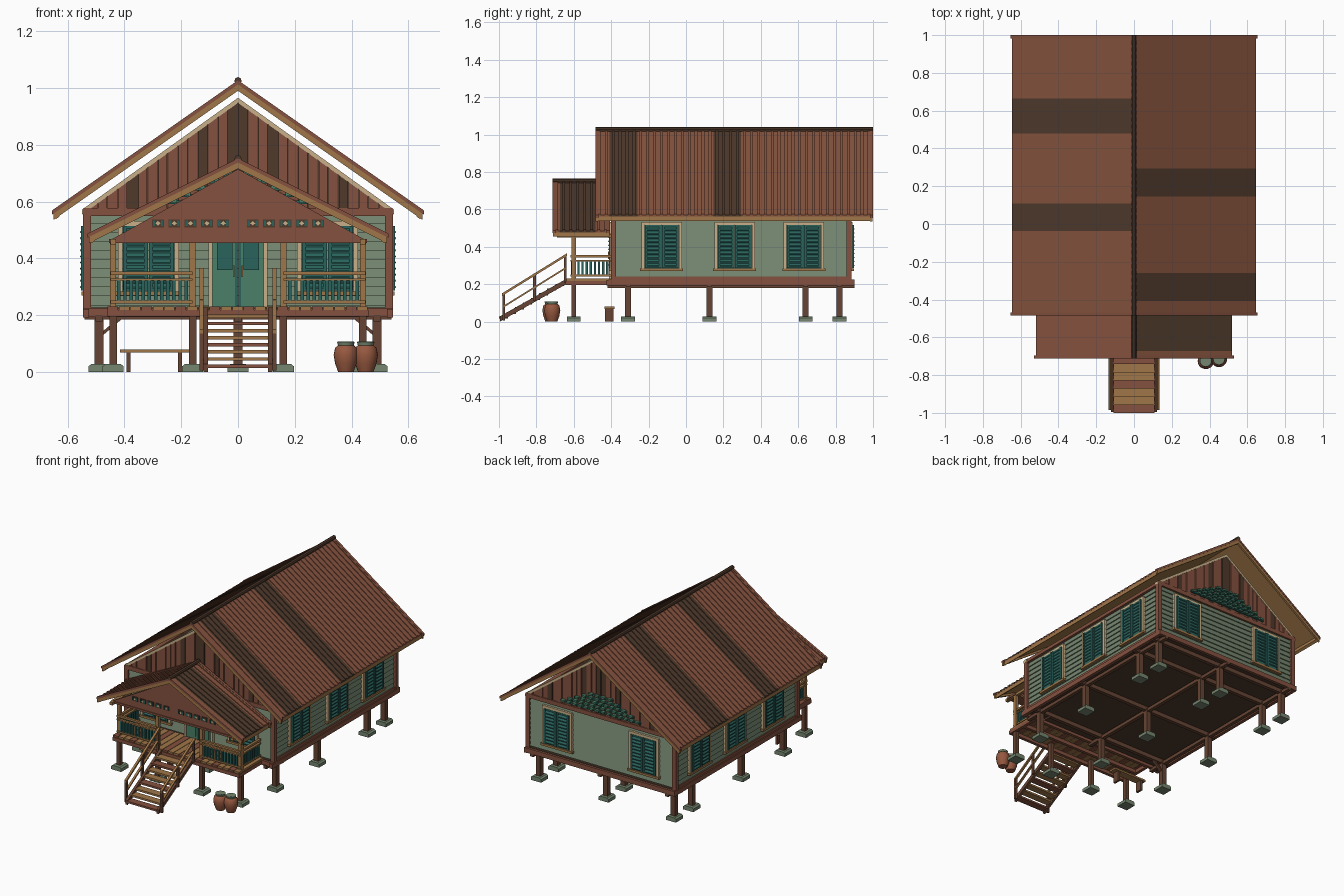
import bpy, bmesh, math
from mathutils import Matrix, Vector

cube = bpy.data.objects.get("Cube")
if cube:
    bpy.data.objects.remove(cube, do_unlink=True)

COLOURS = {"roof_brown": "87543F", "dark_brown": "503A2C", "red_brown": "84513E", "tan_wood": "A07648",
           "light_tan": "C8B088", "sage": "75866F", "teal": "2A625C", "door_green": "4A8068",
           "terracotta": "96583F", "post_brown": "664433"}
MATS = list(COLOURS)


def linear(h):
    c = [int(h[i:i + 2], 16) / 255 for i in (0, 2, 4)]
    return [v / 12.92 if v < 0.04 else ((v + 0.055) / 1.055) ** 2.4 for v in c] + [1]


for key, code in COLOURS.items():
    m = bpy.data.materials.new(key)
    m.use_nodes = True
    m.diffuse_color = linear(code)
    m.node_tree.nodes["Principled BSDF"].inputs["Base Color"].default_value = linear(code)
    COLOURS[key] = m

parts = {}
ID = Matrix.Identity(4)


def prism(name, mat, axis, pts, lo, hi, M=ID):
    """Extrude a 2D outline along an axis into the named part."""
    bm = parts.setdefault(name, bmesh.new())
    place = {"x": lambda a, b, t: (t, a, b), "y": lambda a, b, t: (a, t, b), "z": lambda a, b, t: (a, b, t)}[axis]
    ends = [[bm.verts.new(M @ Vector(place(a, b, t))) for a, b in pts] for t in (lo, hi)]
    n = len(pts)
    faces = [bm.faces.new(e) for e in ends]
    faces += [bm.faces.new((ends[0][i], ends[0][(i + 1) % n], ends[1][(i + 1) % n], ends[1][i])) for i in range(n)]
    for f in faces:
        f.material_index = MATS.index(mat)
    bmesh.ops.recalc_face_normals(bm, faces=faces)


def box(name, mat, x0, x1, y0, y1, z0, z1, M=ID):
    prism(name, mat, "z", [(x0, y0), (x1, y0), (x1, y1), (x0, y1)], z0, z1, M)


def post(name, mat, x, y, r, z0, z1, M=ID):
    box(name, mat, x - r, x + r, y - r, y + r, z0, z1, M)


def slant(name, mat, axis, p, q, t, lo, hi):
    """Sloping board from p to q, hanging down by t."""
    prism(name, mat, axis, [p, q, (q[0], q[1] - t), (p[0], p[1] - t)], lo, hi)


def roof(name, top, slope, xe, y0, y1, dark):
    n = round((y1 - y0) / 0.037)
    d = (y1 - y0) / n
    for s in (-1, 1):
        eave = lambda x, dz=0: (s * x, top + dz - slope * x)
        # corrugated sheets with darker bands
        for i in range(n):
            a = y0 + i * d
            mat = "dark_brown" if any(l < a + d / 2 < h for l, h in dark[s]) else "roof_brown"
            slant(name + "_sheets", mat, "y", eave(0), eave(xe), 0.008, a, a + d)
            slant(name + "_sheets", mat, "y", eave(0, 0.006), eave(xe, 0.006), 0.007, a + d * .3, a + d * .7)
        slant(name + "_lining", "tan_wood", "y", eave(0, -0.008), eave(xe - .01, -0.008), 0.006, y0 + .005, y1 - .005)
        # barge boards and eave boards
        for a, b in ((y0 - .003, y0 + .014), (y1 - .014, y1 + .003)):
            slant(name + "_barge_boards", "red_brown", "y", eave(0, .008), eave(xe + .01, .008), .015, a, b)
            slant(name + "_barge_boards", "tan_wood", "y", eave(0, -.007), eave(xe + .005, -.007), .022, a + .002, b - .002)
        slant(name + "_eave_boards", "tan_wood", "y", eave(xe - .016, -.008), eave(xe - .002, -.008), .024, y0, y1)
    ring = [(.013 * math.cos(k * math.pi / 4), top + .006 + .013 * math.sin(k * math.pi / 4)) for k in range(8)]
    prism(name + "_ridge_cap", "dark_brown", "y", ring, y0 - .003, y1 + .003)


roof("main_roof", 1.02, 0.7, 0.645, -0.482, 0.997,
     {-1: [(-.05, .11), (.48, .65)], 1: [(.14, .3), (-.42, -.25)]})
roof("porch_roof", 0.745, 0.5, 0.52, -0.71, -0.41, {-1: [], 1: [(-.66, -.5)]})

# house body and clapboards
box("wall_core", "sage", -.525, .525, -.385, .87, .225, .56)
N = 10
for i in range(N):
    h = .32 / N
    z = .235 + i * h
    saw = lambda c, s: [(c, z), (c + s * .01, z), (c + s * .003, z + h), (c, z + h)]
    for s in (-1, 1):
        prism("side_siding", "sage", "y", saw(s * .524, s), -.385, .87)
        prism("end_siding", "sage", "x", saw(.869 if s > 0 else -.384, s), -.525, .525)
for s in (-1, 1):
    for y in (-.387, .872):
        post("corner_posts", "red_brown", s * .532, y, .014, .22, .575)
    box("wall_trim", "red_brown", s * .518, s * .545, -.4, .885, .553, .575)
    box("wall_trim", "red_brown", s * .518, s * .54, -.395, .88, .222, .24)

# gable ends with vertical boards, trim and louvred vents
for y, s in ((-.385, -1), (.87, 1)):
    box("gable_base", "red_brown", -.545, .545, y - .016, y + .016, .55, .578)
    prism("gable_wall", "dark_brown", "y", [(-.53, .57), (.53, .57), (0, .95)], y - .004, y + .004)
    n = 30
    w = 1.06 / n
    for i in range(n):
        a, b = -.53 + i * w + .002, -.53 + (i + 1) * w - .002
        top = lambda x: .57 + (.53 - abs(x)) * .717
        mat = "dark_brown" if i % 7 == 4 or i in (14, 15) else "red_brown"
        e = y + s * (.013 if i % 2 else .009)
        prism("gable_boards", mat, "y", [(a, .57), (b, .57), (b, top(b)), (a, top(a))], min(y, e), max(y, e))
    for k in (-1, 1):
        slant("gable_trim", "light_tan", "y", (0, .966), (k * .55, .572), .018, y - .014, y + .014)
    for r in range(5):
        half, z = .29 - r * .05, .592 + r * .024
        lo, hi = sorted((y, y + s * .03))
        box("gable_vents", "teal", -half, half, min(y, y + s * .02), max(y, y + s * .02), z, z + .012)
        count = int(half / .02)
        for j in range(count):
            x = -half + (j + .5) * 2 * half / count
            box("gable_vents", "door_green", x - .013, x + .013, lo, hi, z + .004, z + .016)


def window(M):
    """Louvred double shutters in a frame, facing local -y."""
    for s in (-1, 1):
        box("window_frames", "light_tan", s * .092, s * .108, -.014, .005, .28, .53, M)
        box("shutters", "teal", s * .003, s * .09, -.016, .004, .287, .515, M)
        for x in (.008, .084):
            box("shutters", "teal", s * x - .006, s * x + .006, -.021, 0, .287, .515, M)
        for i in range(10):
            z = .294 + i * .0215
            prism("shutter_slats", "teal", "x", [(-.014, z + .016), (-.025, z), (-.025, z + .006), (-.014, z + .02)],
                  s * .014, s * .078, M)
    box("window_frames", "light_tan", -.108, .108, -.014, .005, .515, .532, M)
    box("window_sills", "tan_wood", -.115, .115, -.02, .005, .27, .284, M)


spots = [(x, -.392, 0) for x in (-.315, .315)] + [(x, .877, 180) for x in (-.315, .315)]
spots += [(s * .532, y, s * 90) for s in (-1, 1) for y in (-.13, .26, .63)]
for x, y, turn in spots:
    window(Matrix.Translation((x, y, 0)) @ Matrix.Rotation(math.radians(turn), 4, "Z"))

# double front door
for s in (-1, 1):
    box("door_frame", "light_tan", s * .09, s * .104, -.412, -.39, .228, .525)
    box("door_leaves", "door_green", s * .002, s * .09, -.405, -.39, .23, .51)
    box("door_panels", "teal", s * .02, s * .074, -.411, -.4, .36, .49)
    box("door_panels", "door_green", s * .02, s * .074, -.41, -.4, .25, .33)
    box("door_panels", "teal", s * .002, s * .01, -.409, -.4, .23, .51)
    box("door_handles", "tan_wood", s * .012, s * .017, -.418, -.4, .335, .375)
box("door_frame", "light_tan", -.104, .104, -.412, -.39, .51, .525)

# floor, beams, posts and footings
box("floor", "dark_brown", -.535, .535, -.4, .885, .212, .228)
for s in (-1, 1):
    box("floor_beams", "red_brown", s * .525, s * .547, -.425, .9, .192, .222)
for y in (-.405, .89):
    box("floor_beams", "red_brown", -.547, .547, y - .01, y + .01, .194, .225)


def footing(x, y):
    r = .037
    prism("footings", "sage", "y", [(x - r, 0), (x + r, 0), (x + r, .02), (x + r - .01, .028),
                                    (x - r + .01, .028), (x - r, .02)], y - r, y + r)


for y in (-.31, .125, .64, .82):
    box("floor_joists", "post_brown", -.54, .54, y - .012, y + .012, .185, .213)
    for x in (-.49, 0, .49):
        post("house_posts", "post_brown", x, y, .016, .02, .2)
        footing(x, y)
for x in (-.49, 0, .49):
    box("floor_joists", "post_brown", x - .012, x + .012, -.42, .9, .178, .2)

# porch deck, posts, braces and beams
for i in range(23):
    x = -.46 + i * .04
    box("deck_boards", "tan_wood" if i % 3 else "red_brown", x, x + .037, -.64, -.4, .218, .23)
for y in (-.635, -.52):
    box("deck_frame", "red_brown", -.46, .46, y - .01, y + .01, .195, .218)
for s in (-1, 1):
    box("deck_frame", "red_brown", s * .44, s * .46, -.64, -.4, .195, .218)
    for x in (.16, .44):
        post("porch_posts", "post_brown", s * x, -.6, .013, .02, .22)
        post("porch_posts", "tan_wood", s * x, -.6, .011, .22, .465)
        footing(s * x, -.6)
    slant("braces", "post_brown", "y", (s * .48, .14), (s * .41, .2), .014, -.32, -.3)
    box("porch_beams", "tan_wood", s * .43, s * .45, -.69, -.4, .45, .468)

# porch pediment with pierced plates
prism("pediment", "red_brown", "y", [(-.455, .462), (.455, .462), (0, .715)], -.665, -.645)
box("porch_beams", "red_brown", -.455, .455, -.67, -.59, .455, .468)
for s in (-1, 1):
    for i in range(5):
        x = s * (.052 + i * .0575)
        box("pediment_plates", "dark_brown", x - .021, x + .021, -.669, -.66, .51, .538)
        for k in (-1, 1):
            box("pediment_plates", "teal", x + k * .014 - .004, x + k * .014 + .004, -.672, -.668, .514, .534)
        prism("pediment_plates", "light_tan", "y", [(x - .009, .524), (x, .516), (x + .009, .524), (x, .532)], -.672, -.668)

# porch railings
for s in (-1, 1):
    for z, t in ((.342, .013), (.322, .008), (.242, .01)):
        box("railings", "tan_wood", s * .16, s * .45, -.618, -.602, z, z + t)
        box("railings", "tan_wood", s * .432, s * .448, -.61, -.4, z, z + t)
    for i in range(12):
        post("balusters", "teal", s * (.183 + i * .0215), -.61, .006, .25, .325)
    for i in range(8):
        post("balusters", "teal", s * .44, -.575 + i * .022, .006, .25, .325)

# front stairs with handrails
for i in range(8):
    y, z = -.675 - i * .043, .19 - i * .025
    box("stair_treads", "red_brown" if i % 3 == 1 else "tan_wood", -.108, .108, y - .024, y + .024, z, z + .012)
for s in (-1, 1):
    lo, hi = sorted((s * .105, s * .122))
    slant("stair_stringers", "post_brown", "x", (-.64, .228), (-.995, .028), .028, lo, hi)
    lo, hi = sorted((s * .122, s * .136))
    slant("stair_rails", "tan_wood", "x", (-.635, .366), (-.985, .15), .014, lo, hi)
    slant("stair_rails", "tan_wood", "x", (-.645, .29), (-.975, .085), .01, lo, hi)
    for y, z in ((-.645, .355), (-.81, .255), (-.975, .15)):
        post("stair_newels", "post_brown", s * .129, y, .007, z - .145, z)

# bench under the house
box("bench", "tan_wood", -.415, -.17, -.437, -.383, .068, .08)
for x in (-.385, -.205):
    box("bench", "post_brown", x - .007, x + .007, -.432, -.388, 0, .068)

for name, bm in parts.items():
    me = bpy.data.meshes.new(name)
    used = sorted({f.material_index for f in bm.faces})
    for f in bm.faces:
        f.material_index = used.index(f.material_index)
    bm.to_mesh(me)
    bm.free()
    for i in used:
        me.materials.append(COLOURS[MATS[i]])
    bpy.context.collection.objects.link(bpy.data.objects.new(name, me))

# round clay jars with stone rims
PROFILE = [(0, 0), (.027, 0), (.038, .03), (.043, .06), (.038, .085), (.028, .094), (.031, .106), (.024, .108), (0, .1)]
for name, x, y in (("left_jar", .45, -.715), ("right_jar", .38, -.725)):
    bm = bmesh.new()
    vs = [bm.verts.new((r, 0, z)) for r, z in PROFILE]
    es = [bm.edges.new(p) for p in zip(vs, vs[1:])]
    bmesh.ops.spin(bm, geom=vs + es, cent=(0, 0, 0), axis=(0, 0, 1), angle=math.tau, steps=20)
    bmesh.ops.remove_doubles(bm, verts=bm.verts, dist=.0005)
    bmesh.ops.recalc_face_normals(bm, faces=bm.faces)
    for f in bm.faces:
        f.material_index = int(f.calc_center_median().z > .096)
    me = bpy.data.meshes.new(name)
    bm.to_mesh(me)
    bm.free()
    me.materials.append(COLOURS["terracotta"])
    me.materials.append(COLOURS["sage"])
    ob = bpy.data.objects.new(name, me)
    ob.location = (x, y, 0)
    bpy.context.collection.objects.link(ob)
    bpy.ops.object.select_all(action="DESELECT")
    ob.select_set(True)
    bpy.context.view_layer.objects.active = ob
    bpy.ops.object.shade_smooth_by_angle(angle=math.radians(40))
